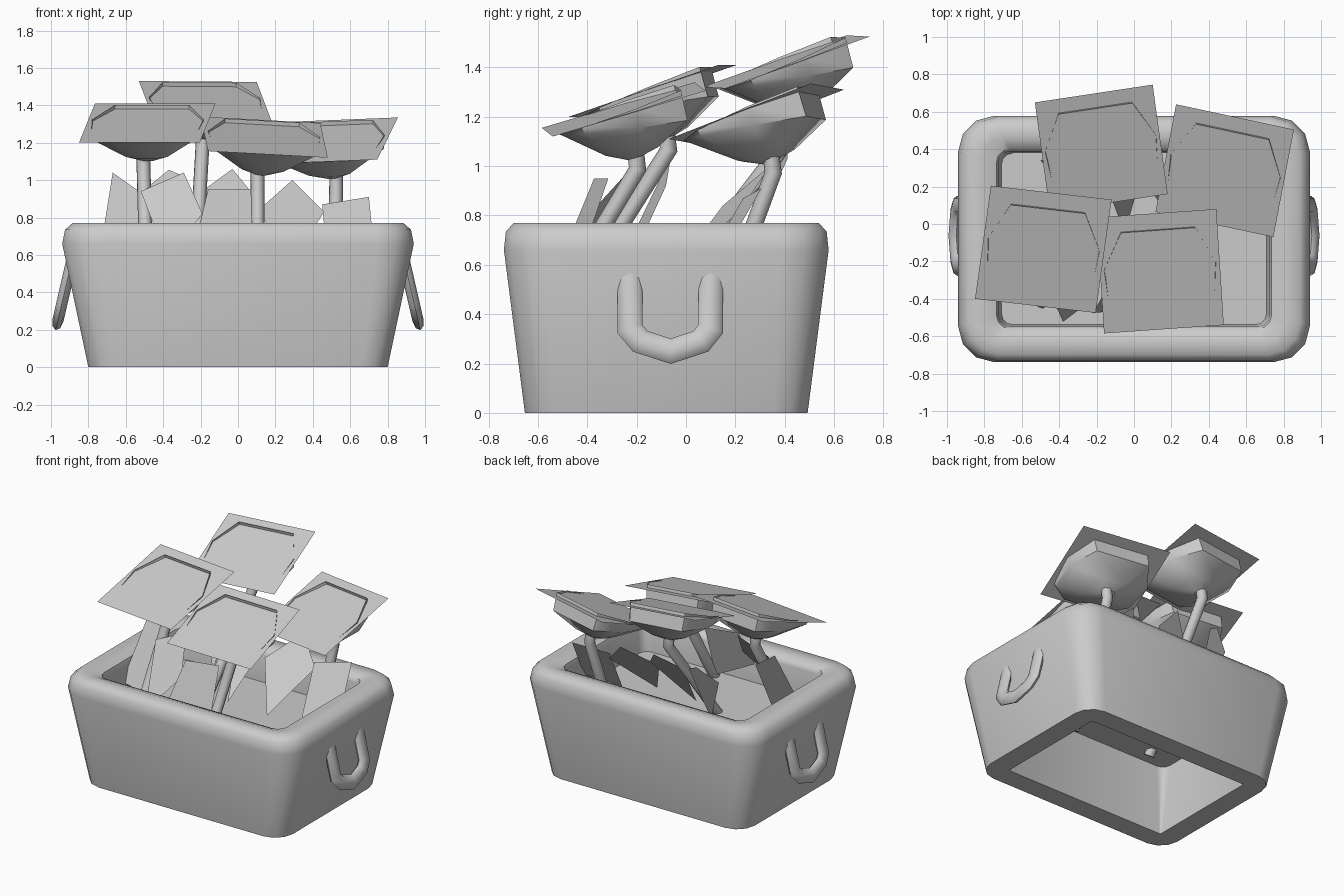
import bpy, bmesh, math
from mathutils import Vector

if "Cube" in bpy.data.objects:
    bpy.data.objects.remove(bpy.data.objects["Cube"])

mat = bpy.data.materials.new("plain grey")
mat.diffuse_color = (0.6, 0.6, 0.6, 1)
mat.use_nodes = True
mat.node_tree.nodes["Principled BSDF"].inputs["Base Color"].default_value = mat.diffuse_color


def make(name, verts, faces, angle=None):
    """Mesh object; faces smooth below the given angle."""
    me = bpy.data.meshes.new(name)
    me.from_pydata([tuple(v) for v in verts], [], faces)
    me.materials.append(mat)
    bm = bmesh.new()
    bm.from_mesh(me)
    bmesh.ops.recalc_face_normals(bm, faces=bm.faces)
    bm.to_mesh(me)
    bm.free()
    if angle:
        for p in me.polygons:
            p.use_smooth = True
        me.set_sharp_from_angle(angle=math.radians(angle))
    ob = bpy.data.objects.new(name, me)
    bpy.context.collection.objects.link(ob)
    return ob


def loft(name, rings, angle, closed=False, caps=False):
    """Skin a list of equal-length point rings."""
    n, m = len(rings[0]), len(rings)
    verts = [p for r in rings for p in r]
    faces = []
    for i in range(m if closed else m - 1):
        a, b = i * n, (i + 1) % m * n
        for j in range(n):
            k = (j + 1) % n
            faces.append((a + j, a + k, b + k, b + j))
    if caps:
        faces += [tuple(range(n)), tuple(range((m - 1) * n, m * n))]
    return make(name, verts, faces, angle)


def round_rect(z, hx, hy, r, seg=3):
    pts = []
    for q, (sx, sy) in enumerate([(1, 1), (-1, 1), (-1, -1), (1, -1)]):
        for i in range(seg + 1):
            t = math.pi / 2 * (q + i / seg)
            pts.append(Vector((sx * (hx - r) + r * math.cos(t),
                               sy * (hy - r) + r * math.sin(t) - 0.08, z)))
    return pts


def tube(name, path, normal, ra, rb, n=8):
    """Sweep an ellipse: ra across the path, rb along the given normal."""
    path = [Vector(p) for p in path]
    normal = Vector(normal).normalized()
    rings = []
    for i, p in enumerate(path):
        d0 = (p - path[max(i - 1, 0)]).normalized()
        d1 = (path[min(i + 1, len(path) - 1)] - p).normalized()
        t = (d0 + d1).normalized()
        side = t.cross(normal).normalized()
        mitre = 1.0
        if d0.length and d1.length:
            mitre = 1 / max(0.7, t.dot(d1))
        rings.append([p + side * ra * mitre * math.cos(2 * math.pi * j / n)
                      + normal * rb * math.sin(2 * math.pi * j / n) for j in range(n)])
    return loft(name, rings, 50, caps=True)


# planter shell: inner foot, outer wall, rolled rim, inner wall
profile = [(0, .65, .425, .01), (0, .80, .573, .14), (.66, .94, .658, .19),
           (.735, .925, .65, .19), (.77, .885, .618, .17), (.77, .80, .54, .10),
           (.75, .735, .48, .07), (.72, .725, .468, .06), (.52, .708, .458, .06)]
loft("planter", [round_rect(*p) for p in profile], 50, closed=True)

# soil sheet
ring = round_rect(.53, .71, .46, .06)
make("soil", ring, [tuple(range(len(ring)))])

# U-shaped handles on both ends, hanging outwards
u_path = [(-.227, .568), (-.227, .34), (-.185, .29), (-.062, .25),
          (.06, .29), (.1, .34), (.1, .568)]
for s, label in ((1, "right"), (-1, "left")):
    tube("handle_" + label, [(s * (.974 - .23 * (z - .2)), y, z) for y, z in u_path],
         (s, 0, .23), .05, .03)

# flower heads: back-left, back-right, front-right corners of each petal card; stem base
flowers = [
    ((-.53, .65, 1.53), (.10, .745, 1.525), (.18, .16, 1.315), (-.23, -.05), -.19),
    ((-.765, .205, 1.41), (-.12, .13, 1.41), (-.205, -.475, 1.20), (-.49, -.43), -.505),
    ((-.20, .035, 1.34), (.44, .08, 1.305), (.48, -.54, 1.12), (.105, -.49), .105),
    ((.225, .64, 1.31), (.855, .505, 1.335), (.745, -.07, 1.11), (.515, .18), .525),
]
half = [(.16, -.29), (.28, -.20), (.30, .03), (.20, .235)]
outline = half + [(-x, y) for x, y in reversed(half)]
for i, (tl, tr, br, foot, tip_x) in enumerate(flowers, 1):
    tl, tr, br = Vector(tl), Vector(tr), Vector(br)
    make(f"petal_card_{i}", [tl, tr, br, tl + br - tr], [(0, 1, 2, 3)])
    c = (tl + br) / 2
    u = (tr - tl).normalized()
    n = u.cross(tr - br).normalized()
    v = n.cross(u)
    # eight-sided cup under the card, steep at the back, its rim just breaking through
    rings = []
    for k, h, slope, dv in [(1, .008, .06, 0), (.96, -.065, -.16, 0),
                            (.40, -.17, -.05, -.01), (.12, -.20, 0, -.01)]:
        rings.append([c + u * x * k + v * (y * k + dv) + n * (h + slope * y)
                      for x, y in outline])
    loft(f"flower_cup_{i}", rings, 45)
    # stem with a short upright neck
    tip = c - n * .17
    neck = c - n * .20 - Vector((0, 0, .05))
    tip.x = neck.x = tip_x
    tube(f"stem_{i}", [tip, neck, (foot[0], foot[1], .50)], (1, 0, 0), .034, .037)

# leaf cards: x, z outline seen from the front, in the plane y = y0 + k (z - 0.77) + m (x - x0)
leaves = [
    (-.17, .45, .20, [(-.74, .60), (-.67, 1.04), (-.50, .92), (-.52, .55)]),
    (-.38, .80, -.25, [(-.52, .94), (-.29, 1.04), (-.19, .82), (-.38, .58)]),
    (.28, .45, .20, [(-.50, .95), (-.37, 1.055), (-.31, 1.03), (-.35, .60)]),
    (.15, .90, .15, [(-.18, .95), (-.03, 1.06), (.06, .95), (-.05, .55)]),
    (-.41, .35, .25, [(-.16, .95), (.07, .95), (.08, .55), (-.22, .70)]),
    (.13, .90, .25, [(.11, .84), (.29, 1.00), (.46, .83), (.28, .55)]),
    (.20, .60, .20, [(.45, .87), (.70, .91), (.73, .60), (.48, .55)]),
]
for i, (y0, k, m, shape) in enumerate(leaves, 1):
    x0 = sum(x for x, z in shape) / 4
    make(f"leaf_{i}", [(x, y0 + k * (z - .77) + m * (x - x0), z) for x, z in shape],
         [(0, 1, 2, 3)])
